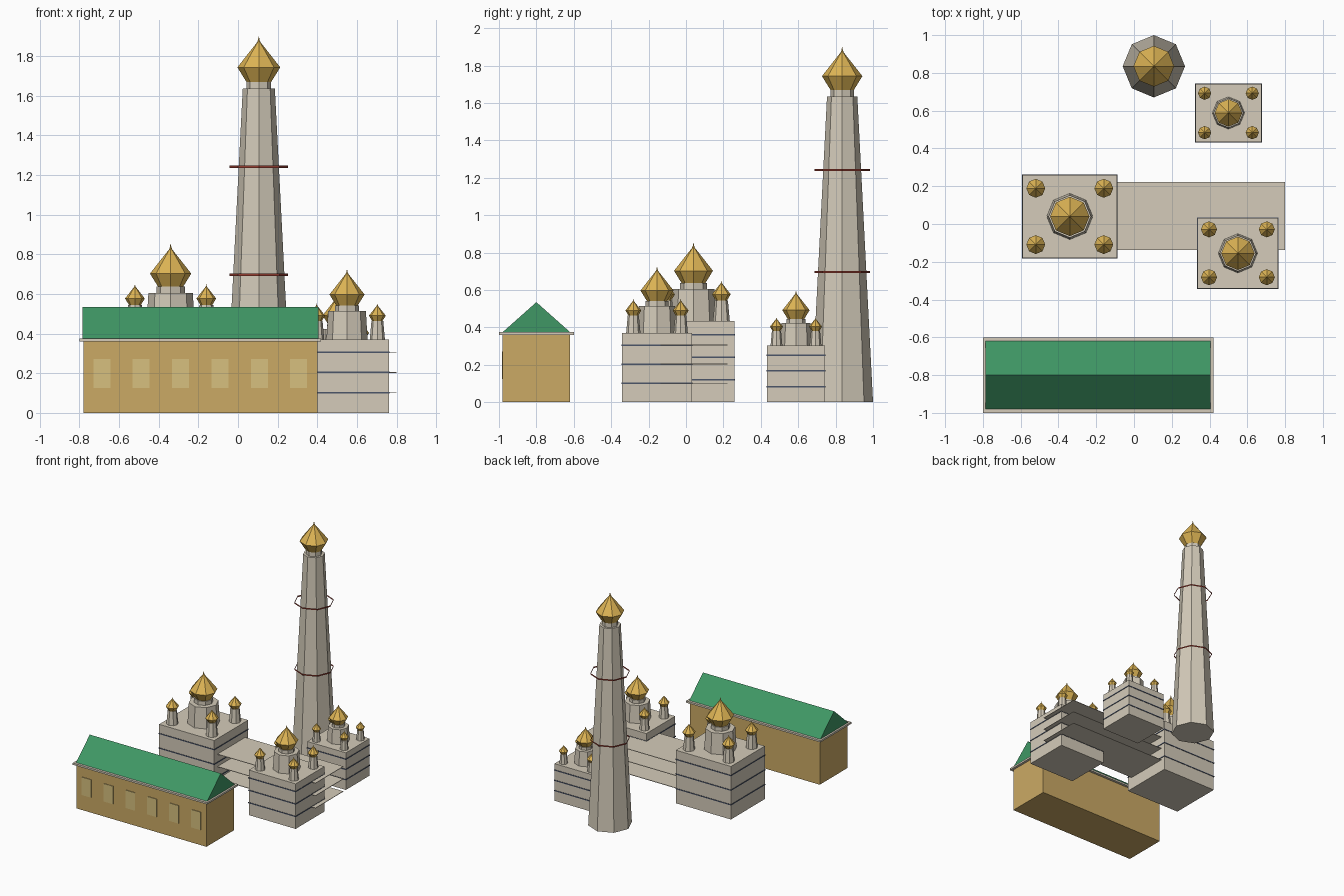
import bpy, bmesh, math

if "Cube" in bpy.data.objects:
    bpy.data.objects.remove(bpy.data.objects["Cube"])


def mat(name, rgb):
    m = bpy.data.materials.new(name)
    m.diffuse_color = (*rgb, 1)
    m.use_nodes = True
    m.node_tree.nodes["Principled BSDF"].inputs["Base Color"].default_value = m.diffuse_color
    return m


STONE = mat("pale stone", (0.66, 0.60, 0.49))
GOLD = mat("gold", (0.73, 0.46, 0.09))
GREEN = mat("roof green", (0.05, 0.31, 0.13))
OCHRE = mat("ochre wall", (0.60, 0.40, 0.13))
PANE = mat("pale window", (0.68, 0.53, 0.21))
RED = mat("brick red", (0.30, 0.045, 0.03))
SLATE = mat("slate blue", (0.07, 0.09, 0.14))


def finish(bm, name, material):
    bmesh.ops.recalc_face_normals(bm, faces=bm.faces)
    me = bpy.data.meshes.new(name)
    bm.to_mesh(me)
    bm.free()
    me.materials.append(material)
    ob = bpy.data.objects.new(name, me)
    bpy.context.collection.objects.link(ob)
    return ob


def box(name, x, y, z, material):
    """Box from (min, max) ranges."""
    bm = bmesh.new()
    bmesh.ops.create_cube(bm, size=1)
    for v in bm.verts:
        for i, (lo, hi) in enumerate((x, y, z)):
            v.co[i] = hi if v.co[i] > 0 else lo
    return finish(bm, name, material)


def lathe(name, cx, cy, profile, material, capped=True, sides=8):
    """Faceted turned shape; profile is a list of (radius, z)."""
    bm = bmesh.new()
    rings = []
    for r, z in profile:
        if r == 0:
            rings.append([bm.verts.new((cx, cy, z))] * sides)
        else:
            angles = [2 * math.pi * i / sides for i in range(sides)]
            rings.append([bm.verts.new((cx + r * math.cos(a), cy + r * math.sin(a), z))
                          for a in angles])
    for a, b in zip(rings, rings[1:]):
        for i in range(sides):
            j = (i + 1) % sides
            quad = list(dict.fromkeys((a[i], a[j], b[j], b[i])))
            bm.faces.new(quad)
    if capped:
        for ring in (rings[0], rings[-1]):
            if ring[0] is not ring[1]:
                bm.faces.new(ring)
    return finish(bm, name, material)


def dome(name, x, y, z, r):
    """Faceted bulb dome with a thin spike."""
    shape = [(0.58, 0), (1, 0.68), (0.5, 1.32), (0.08, 1.85), (0.04, 1.95), (0, 2.14)]
    lathe(name, x, y, [(a * r, z + b * r) for a, b in shape], GOLD)


def church(name, x, y, s):
    """Block with slate belts, a central dome and four corner domes."""
    hx, hy, top = 0.25 * s, 0.22 * s, 0.435 * s
    box(name + " body", (x - hx, x + hx), (y - hy, y + hy), (0, top), STONE)
    e = 0.003
    for i in (1, 2, 3):
        z = 0.12 * s * i
        box(f"{name} belt {i}", (x - hx - e, x + hx + e), (y - hy - e, y + hy + e),
            (z - 0.004, z + 0.004), SLATE)
    # central drum, neck and dome
    lathe(name + " drum", x, y, [(0.122 * s, top), (0.112 * s, 0.605 * s),
                                 (0.072 * s, 0.605 * s), (0.072 * s, 0.637 * s)], STONE)
    dome(name + " main dome", x, y, 0.632 * s, 0.104 * s)
    # corner turrets
    for sx in (-1, 1):
        for sy in (-1, 1):
            px, py = x + sx * 0.18 * s, y + sy * 0.149 * s
            lathe(name + " turret", px, py, [(0.045 * s, top), (0.035 * s, 0.545 * s)], STONE)
            dome(name + " turret dome", px, py, 0.543 * s, 0.05 * s)


church("large church", -0.34, 0.04, 1)
church("middle church", 0.55, -0.155, 0.85)
church("small church", 0.50, 0.588, 0.7)

# thin floor slabs joining the large and middle churches
for i in (1, 2, 3):
    z = 0.102 * i
    box(f"floor slab {i}", (-0.12, 0.80), (-0.137, 0.222), (z - 0.002, z + 0.002), STONE)

# bell tower
TX, TY = 0.105, 0.835
lathe("tower shaft", TX, TY, [(0.165, 0), (0.081, 1.636), (0.062, 1.636), (0.062, 1.675)], STONE)
dome("tower dome", TX, TY, 1.67, 0.108)
for z in (0.697, 1.242):
    lathe("tower hoop", TX, TY, [(0.148, z - 0.006), (0.148, z + 0.006)], RED, capped=False)

# long hall
box("hall walls", (-0.78, 0.40), (-0.98, -0.62), (0, 0.36), OCHRE)
box("hall cornice", (-0.80, 0.42), (-1.0, -0.60), (0.36, 0.375), STONE)
roof = box("hall roof", (-0.785, 0.405), (-0.98, -0.62), (0.375, 0.535), GREEN)
bm = bmesh.new()
bm.from_mesh(roof.data)
for v in bm.verts:
    if v.co.z > 0.5:
        v.co.y = -0.80
bmesh.ops.remove_doubles(bm, verts=bm.verts, dist=0.001)
bm.to_mesh(roof.data)
bm.free()
for i in range(6):
    cx = -0.687 + 0.1986 * i
    box(f"hall window {i + 1}", (cx - 0.043, cx + 0.043), (-0.985, -0.978), (0.125, 0.272), PANE)
